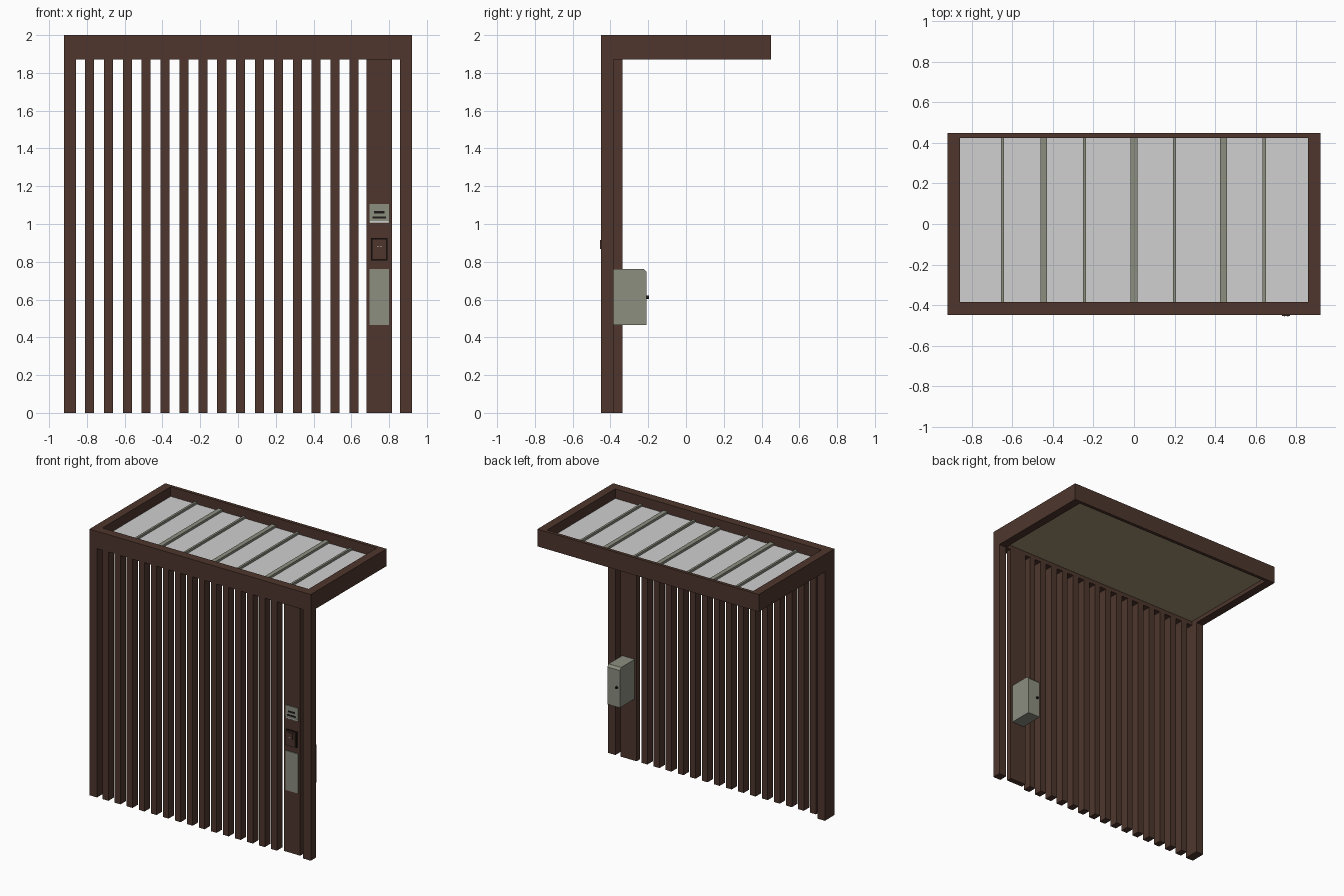
import bpy, bmesh

cube = bpy.data.objects.get("Cube")
if cube:
    bpy.data.objects.remove(cube, do_unlink=True)


def material(name, r, g, b):
    lin = [(c / 255 / 12.92) if c < 11 else ((c / 255 + 0.055) / 1.055) ** 2.4 for c in (r, g, b)]
    m = bpy.data.materials.new(name)
    m.use_nodes = True
    m.diffuse_color = (*lin, 1)
    m.node_tree.nodes["Principled BSDF"].inputs["Base Color"].default_value = (*lin, 1)
    return m


brown = material("dark brown", 78, 54, 45)
grey = material("olive grey", 140, 142, 128)
light = material("light grey", 208, 208, 208)
tan = material("tan ceiling", 165, 148, 118)
black = material("near black", 30, 26, 24)


def finish(name, bm, mat):
    bmesh.ops.recalc_face_normals(bm, faces=bm.faces)
    mesh = bpy.data.meshes.new(name)
    bm.to_mesh(mesh)
    bm.free()
    mesh.materials.append(mat)
    ob = bpy.data.objects.new(name, mesh)
    bpy.context.collection.objects.link(ob)
    return ob


def box(name, x, y, z, mat):
    """Box from (min, max) ranges on each axis."""
    bm = bmesh.new()
    bmesh.ops.create_cube(bm, size=1)
    for v in bm.verts:
        v.co = [r[0] if c < 0 else r[1] for c, r in zip(v.co, (x, y, z))]
    return finish(name, bm, mat)


W, FRONT, BACK = 0.92, -0.45, 0.45
INNER, WALL_BACK, EAVE = 0.857, -0.385, 1.87

# Roof frame
box("front_beam", (-W, W), (FRONT, WALL_BACK), (EAVE, 2), brown)
box("back_beam", (-W, W), (0.425, BACK), (EAVE, 2), brown)
for side, x in (("right", (-W, -INNER)), ("left", (INNER, W))):
    box(side + "_roof_rail", x, (WALL_BACK, 0.425), (EAVE, 2), brown)

# Posts, the one on the right side is deeper
box("right_post", (-W, -INNER), (FRONT, -0.335), (0, EAVE), brown)
box("left_post", (INNER, W), (FRONT, WALL_BACK), (0, EAVE), brown)

# Slatted wall
for i in range(15):
    cx = -0.786 + i * 0.1
    box(f"slat_{i + 1}", (cx - 0.024, cx + 0.024), (FRONT, WALL_BACK), (0, EAVE), brown)

# Roof panel, ceiling and ribs
box("ceiling", (-INNER, INNER), (WALL_BACK, 0.425), (1.90, 1.915), tan)
box("roof_panel", (-INNER, INNER), (WALL_BACK, 0.425), (1.915, 1.928), light)
for i, cx in enumerate((-0.648, -0.445, -0.244, 0, 0.2, 0.442, 0.643)):
    half = 0.017 if i % 2 else 0.008
    box(f"roof_rib_{i + 1}", (cx - half, cx + half), (WALL_BACK, 0.425), (1.928, 1.945), grey)

# Equipment board
BOARD = -0.425
box("equipment_board", (0.68, 0.815), (BOARD, WALL_BACK), (0, EAVE), brown)

# Notice plate with a pale lower strip and a plain dark symbol
box("notice_plate", (0.696, 0.80), (BOARD - 0.006, BOARD), (1.005, 1.105), grey)
box("notice_strip", (0.698, 0.798), (BOARD - 0.008, BOARD - 0.006), (1.007, 1.017), light)
for i, (half, z) in enumerate(((0.028, 1.062), (0.036, 1.034))):
    box(f"notice_mark_{i + 1}", (0.748 - half, 0.748 + half),
        (BOARD - 0.008, BOARD - 0.006), (z - 0.006, z + 0.006), black)

# Socket with lid
box("socket_border", (0.704, 0.792), (BOARD - 0.012, BOARD), (0.808, 0.925), black)
box("socket_lid", (0.709, 0.787), (BOARD - 0.023, BOARD - 0.012), (0.813, 0.92), brown)
box("socket_latch", (0.73, 0.77), (BOARD - 0.029, BOARD - 0.023), (0.868, 0.915), brown)
for i, cx in enumerate((0.742, 0.758)):
    box(f"socket_pin_{i + 1}", (cx - 0.003, cx + 0.003),
        (BOARD - 0.03, BOARD - 0.028), (0.878, 0.884), light)

# Cabinet through the board, with its top back edge chamfered
profile = [(BOARD - 0.006, 0.465), (-0.208, 0.465), (-0.208, 0.745), (-0.224, 0.762), (BOARD - 0.006, 0.762)]
bm = bmesh.new()
face = bm.faces.new([bm.verts.new((0.696, y, z)) for y, z in profile])
ext = bmesh.ops.extrude_face_region(bm, geom=[face])
bmesh.ops.translate(bm, vec=(0.104, 0, 0),
                    verts=[g for g in ext["geom"] if isinstance(g, bmesh.types.BMVert)])
finish("cabinet", bm, grey)

# Cabinet lock
bpy.ops.mesh.primitive_cylinder_add(vertices=16, radius=0.009, depth=0.012,
                                    location=(0.72, -0.203, 0.613), rotation=(1.5708, 0, 0))
lock = bpy.context.object
lock.name = "cabinet_lock"
lock.data.materials.append(black)
bpy.ops.object.shade_smooth_by_angle()
